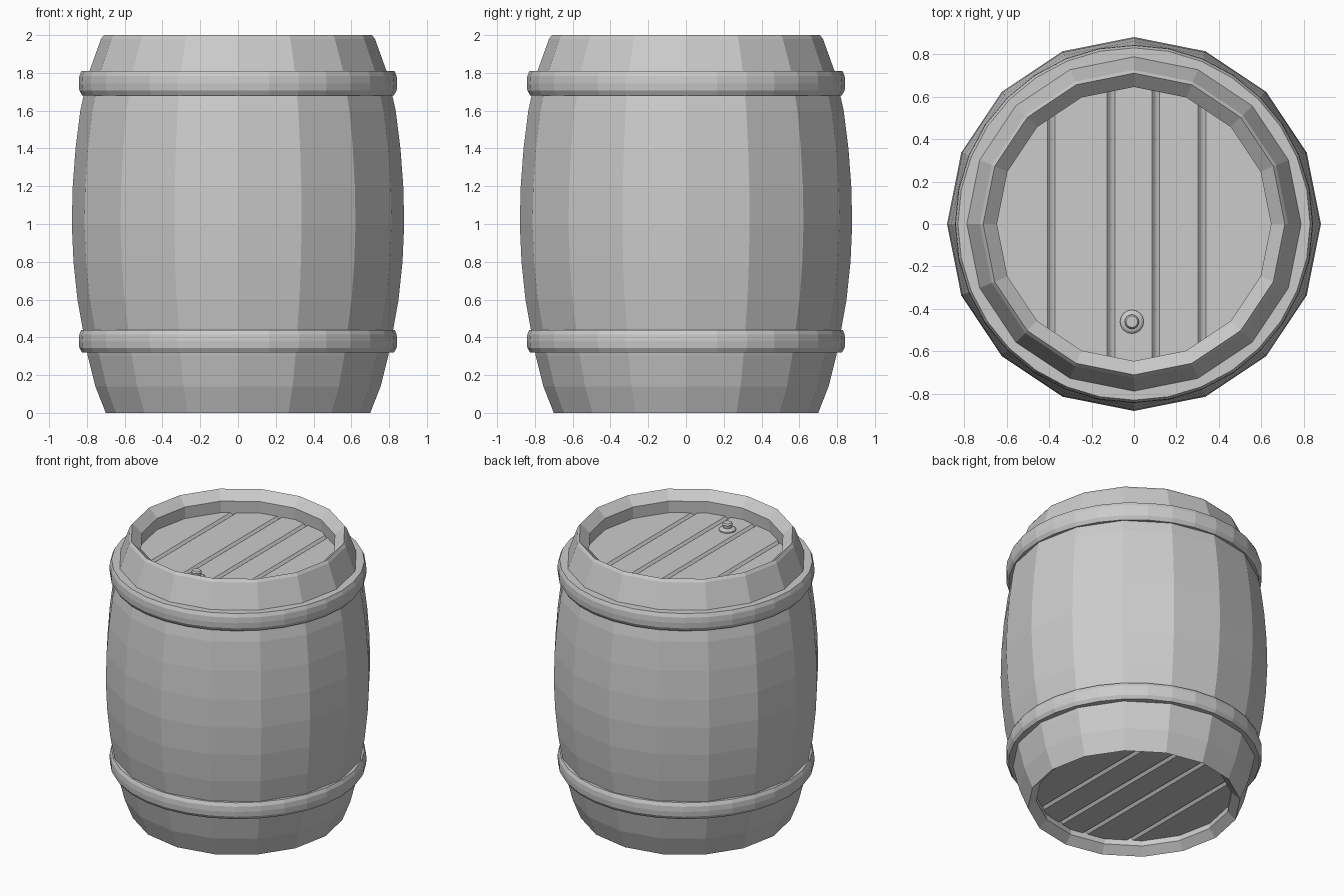
import bpy, bmesh, math
from mathutils import Vector

if "Cube" in bpy.data.objects:
    bpy.data.objects.remove(bpy.data.objects["Cube"])

SIDES = 16


def finish(bm, name):
    bmesh.ops.recalc_face_normals(bm, faces=bm.faces)
    me = bpy.data.meshes.new(name)
    bm.to_mesh(me)
    bm.free()
    ob = bpy.data.objects.new(name, me)
    bpy.context.collection.objects.link(ob)
    return ob


def lathe(name, profile, sides, at=(0, 0, 0), closed=True):
    """Spin (radius, z) points round the vertical axis."""
    bm = bmesh.new()
    rings = []
    for r, z in profile:
        rings.append([bm.verts.new((at[0] + r * math.cos(math.tau * i / sides),
                                    at[1] + r * math.sin(math.tau * i / sides),
                                    at[2] + z)) for i in range(sides)])
    pairs = list(zip(rings, rings[1:]))
    if closed:
        pairs.append((rings[-1], rings[0]))
    else:
        bm.faces.new(rings[0])
        bm.faces.new(rings[-1])
    for a, b in pairs:
        for i in range(sides):
            j = (i + 1) % sides
            bm.faces.new((a[i], a[j], b[j], b[i]))
    return finish(bm, name)


def plank_head(name, z_mid, radius):
    """Chamfered planks trimmed to the inner polygon of the barrel."""
    bm = bmesh.new()
    seams = [-0.72, -0.39, -0.108, 0.103, 0.32, 0.72]
    h, c = 0.025, 0.018
    for x0, x1 in zip(seams, seams[1:]):
        section = [(x0 + c, -h), (x1 - c, -h), (x1 - .002, -h + c), (x1 - .002, h - c),
                   (x1 - c, h), (x0 + c, h), (x0 + .002, h - c), (x0 + .002, -h + c)]
        ends = [[bm.verts.new((x, y, z_mid + z)) for x, z in section] for y in (-.75, .75)]
        for e in ends:
            bm.faces.new(e)
        for i in range(8):
            j = (i + 1) % 8
            bm.faces.new((ends[0][i], ends[0][j], ends[1][j], ends[1][i]))
    for k in range(SIDES):
        a = math.tau * (k + 0.5) / SIDES
        n = Vector((math.cos(a), math.sin(a), 0))
        cut = bmesh.ops.bisect_plane(bm, geom=bm.verts[:] + bm.edges[:] + bm.faces[:],
                                     plane_co=n * radius * math.cos(math.pi / SIDES),
                                     plane_no=n, clear_outer=True)
        edges = [g for g in cut["geom_cut"] if isinstance(g, bmesh.types.BMEdge)]
        if edges:
            bmesh.ops.holes_fill(bm, edges=edges, sides=0)
    return finish(bm, name)


# Bulging body with sloped rims and inner wall
outer = [(.70, 0), (.755, .14), (.795, .30), (.823, .45), (.85, .60), (.871, .80),
         (.88, 1.0), (.875, 1.2), (.86, 1.4), (.835, 1.6), (.79, 1.8), (.725, 1.98), (.71, 2.0)]
inner = [(.645, 1.94), (.65, 1.84), (.80, 1.0), (.65, .12), (.645, .05)]
lathe("barrel_body", outer + inner, SIDES)

# Raised hoops
for name, z, h in (("lower_hoop", .38, .06), ("upper_hoop", 1.745, .064)):
    lathe(name, [(.77, -h), (.825, -h), (.84, -h * .6), (.843, 0), (.84, h * .6),
                 (.829, h), (.77, h)], 32, (0, 0, z))

# Plank heads at both ends
plank_head("top_head", 1.83, .65)
plank_head("bottom_head", .115, .65)

# Stopper on the lid
lathe("stopper", [(.056, 0), (.056, .014), (.045, .022), (.03, .026), (.034, .05), (.027, .06)],
      16, (-.01, -.46, 1.85), closed=False)
